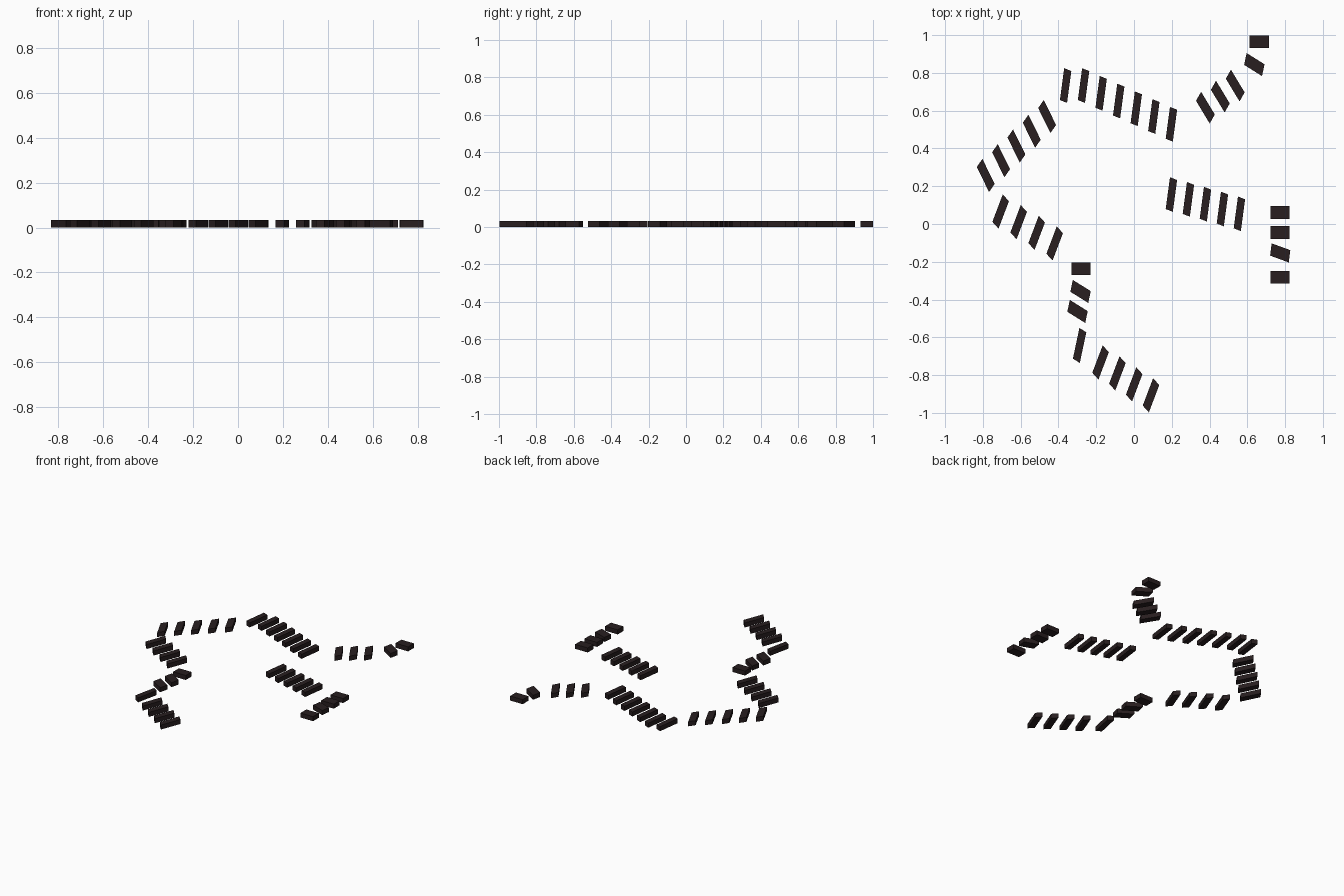
import bpy, math

if "Cube" in bpy.data.objects:
    bpy.data.objects.remove(bpy.data.objects["Cube"])

LONG, SHORT = 2.6, 1.0        # slab proportions before the layout is squashed
SX, SY = 0.0388, 0.0665       # squash of the whole layout along x and y
THICK = 0.033

mat = bpy.data.materials.new("dark brown")
mat.diffuse_color = (0.021, 0.013, 0.014, 1)
mat.use_nodes = True
mat.node_tree.nodes["Principled BSDF"].inputs["Base Color"].default_value = mat.diffuse_color


def slab(name, x, y, angle):
    """Flat slab, turned and then squashed, so turned ones become skewed."""
    a = math.radians(angle)
    c, s = math.cos(a), math.sin(a)
    ring = []
    for u, v in ((-1, -1), (1, -1), (1, 1), (-1, 1)):
        u, v = u * LONG / 2, v * SHORT / 2
        ring.append((x + SX * (u * c - v * s), y + SY * (u * s + v * c)))
    verts = [(px, py, z) for z in (0, THICK) for px, py in ring]
    faces = [(3, 2, 1, 0), (4, 5, 6, 7)]
    faces += [(i, (i + 1) % 4, (i + 1) % 4 + 4, i + 4) for i in range(4)]
    me = bpy.data.meshes.new(name)
    me.from_pydata(verts, [], faces)
    me.materials.append(mat)
    bpy.context.collection.objects.link(bpy.data.objects.new(name, me))


def row(name, start, end, count, angle):
    """Evenly spaced slabs between two points."""
    for i in range(count):
        t = i / max(count - 1, 1)
        slab(f"{name}_{i + 1}", start[0] + (end[0] - start[0]) * t,
             start[1] + (end[1] - start[1]) * t, angle)


# long trail, from the back right corner round the left to the front
slab("trail_start_slab", 0.663, 0.966, 0)
slab("trail_turn_slab", 0.637, 0.844, -20)
row("back_right_slab", (0.536, 0.733), (0.378, 0.616), 3, -44)
row("back_row_slab", (0.198, 0.528), (-0.267, 0.733), 6, 77)
slab("back_corner_slab", -0.362, 0.733, 77)
row("left_row_slab", (-0.460, 0.569), (-0.785, 0.257), 5, -50)
row("left_front_slab", (-0.706, 0.066), (-0.420, -0.103), 4, 57)
slab("middle_straight_slab", -0.280, -0.238, 0)
row("middle_turn_slab", (-0.283, -0.357), (-0.299, -0.463), 2, -20)
slab("front_corner_slab", -0.288, -0.643, 70)
row("front_row_slab", (-0.177, -0.733), (0.090, -0.907), 4, 57)

# short trail on the right
row("short_trail_slab", (0.198, 0.156), (0.558, 0.054), 5, 77)
row("short_trail_end_slab", (0.774, 0.061), (0.774, -0.045), 2, 0)
slab("short_trail_turned_slab", 0.774, -0.153, -12)
slab("short_trail_last_slab", 0.774, -0.283, 0)
